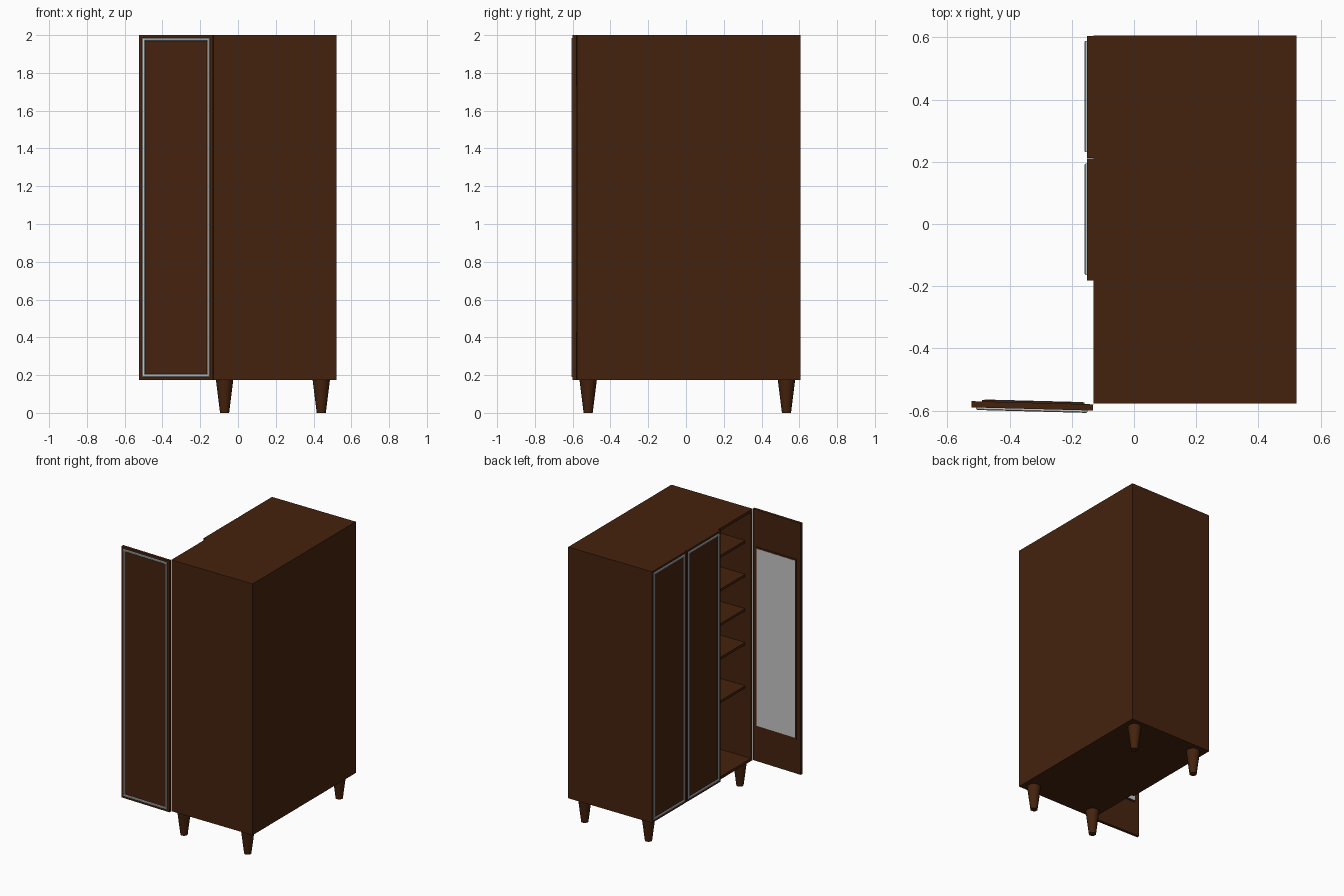
import bpy, bmesh, math
from mathutils import Matrix

if "Cube" in bpy.data.objects:
    bpy.data.objects.remove(bpy.data.objects["Cube"])

def material(name, rgb):
    m = bpy.data.materials.new(name)
    m.diffuse_color = (*rgb, 1)
    m.use_nodes = True
    m.node_tree.nodes["Principled BSDF"].inputs["Base Color"].default_value = m.diffuse_color
    return m

WOOD = material("dark_walnut", (0.060, 0.0165, 0.0042))
SILVER = material("silver_trim", (0.52, 0.56, 0.58))
MIRROR = material("mirror_grey", (0.58, 0.58, 0.58))

def finish(bm, name, mat, matrix=Matrix()):
    bmesh.ops.recalc_face_normals(bm, faces=bm.faces)
    mesh = bpy.data.meshes.new(name)
    bm.to_mesh(mesh)
    bm.free()
    mesh.materials.append(mat)
    ob = bpy.data.objects.new(name, mesh)
    ob.matrix_world = matrix
    bpy.context.collection.objects.link(ob)
    return ob

def box(name, x, y, z, mat=WOOD, matrix=Matrix()):
    bm = bmesh.new()
    size = Matrix.Diagonal((x[1] - x[0], y[1] - y[0], z[1] - z[0], 1))
    mid = Matrix.Translation((sum(x) / 2, sum(y) / 2, sum(z) / 2))
    bmesh.ops.create_cube(bm, size=1, matrix=mid @ size)
    return finish(bm, name, mat, matrix)

def trim_frame(name, x0, depth, width, y, z, matrix):
    """Rectangular moulding with chamfered edges, projecting towards -x."""
    bm = bmesh.new()
    c = 0.003
    profile = [(0, 0), (0, depth - c), (c, depth), (width - c, depth),
               (width, depth - c), (width, 0)]
    rings = []
    for inset, d in profile:
        corners = [(y[0] + inset, z[0] + inset), (y[1] - inset, z[0] + inset),
                   (y[1] - inset, z[1] - inset), (y[0] + inset, z[1] - inset)]
        rings.append([bm.verts.new((x0 - d, a, b)) for a, b in corners])
    for i, r in enumerate(rings):
        s = rings[(i + 1) % len(rings)]
        for k in range(4):
            n = (k + 1) % 4
            bm.faces.new((r[k], r[n], s[n], s[k]))
    return finish(bm, name, SILVER, matrix)

# Carcass: opening faces -x
X0, X1, Y0, Y1, Z0, Z1, T = -0.131, 0.522, -0.578, 0.606, 0.175, 2.0, 0.02
box("top_panel", (X0, X1), (Y0, Y1), (Z1 - T, Z1))
box("bottom_panel", (X0, X1), (Y0, Y1), (Z0, Z0 + T))
box("back_panel", (X1 - T, X1), (Y0, Y1), (Z0 + T, Z1 - T))
box("near_side_panel", (X0, X1 - T), (Y0, Y0 + T), (Z0 + T, Z1 - T))
box("far_side_panel", (X0, X1 - T), (Y1 - T, Y1), (Z0 + T, Z1 - T))
box("divider", (X0, X1 - T), (-0.182, -0.162), (Z0 + T, Z1 - T))

# Shelves, set back a little from the opening
for z in (0.71, 1.025, 1.27, 1.52, 1.765):
    box("shelf", (-0.085, X1 - T), (Y0 + T, -0.182), (z - 0.018, z))

# Doors: local y runs from the hinge, outside is -x
DOOR_W = 0.392
def door(name, matrix):
    box(name, (-0.02, 0), (0, DOOR_W), (Z0, Z1), WOOD, matrix)
    trim_frame(name + "_trim", -0.02, 0.008, 0.015,
               (0.018, DOOR_W - 0.016), (0.19, 1.985), matrix)

door("middle_door", Matrix.Translation((X0, -0.182, 0)))
door("far_door", Matrix.Translation((X0, 0.213, 0)))
opened = Matrix.Translation((X0, -0.580, 0)) @ Matrix.Rotation(math.radians(88.5), 4, 'Z')
door("open_door", opened)

# Mirror on the inside of the open door
box("mirror_backing", (0, 0.005), (0.028, 0.358), (0.425, 1.732), WOOD, opened)
box("mirror", (0.005, 0.0065), (0.033, 0.350), (0.435, 1.722), MIRROR, opened)

# Tapered legs
for x in (-0.071, 0.441):
    for y in (-0.518, 0.532):
        bm = bmesh.new()
        bmesh.ops.create_cone(bm, cap_ends=True, segments=24, radius1=0.024,
                              radius2=0.046, depth=Z0,
                              matrix=Matrix.Translation((x, y, Z0 / 2)))
        leg = finish(bm, "leg", WOOD)
        for p in leg.data.polygons:
            p.use_smooth = len(p.vertices) == 4
